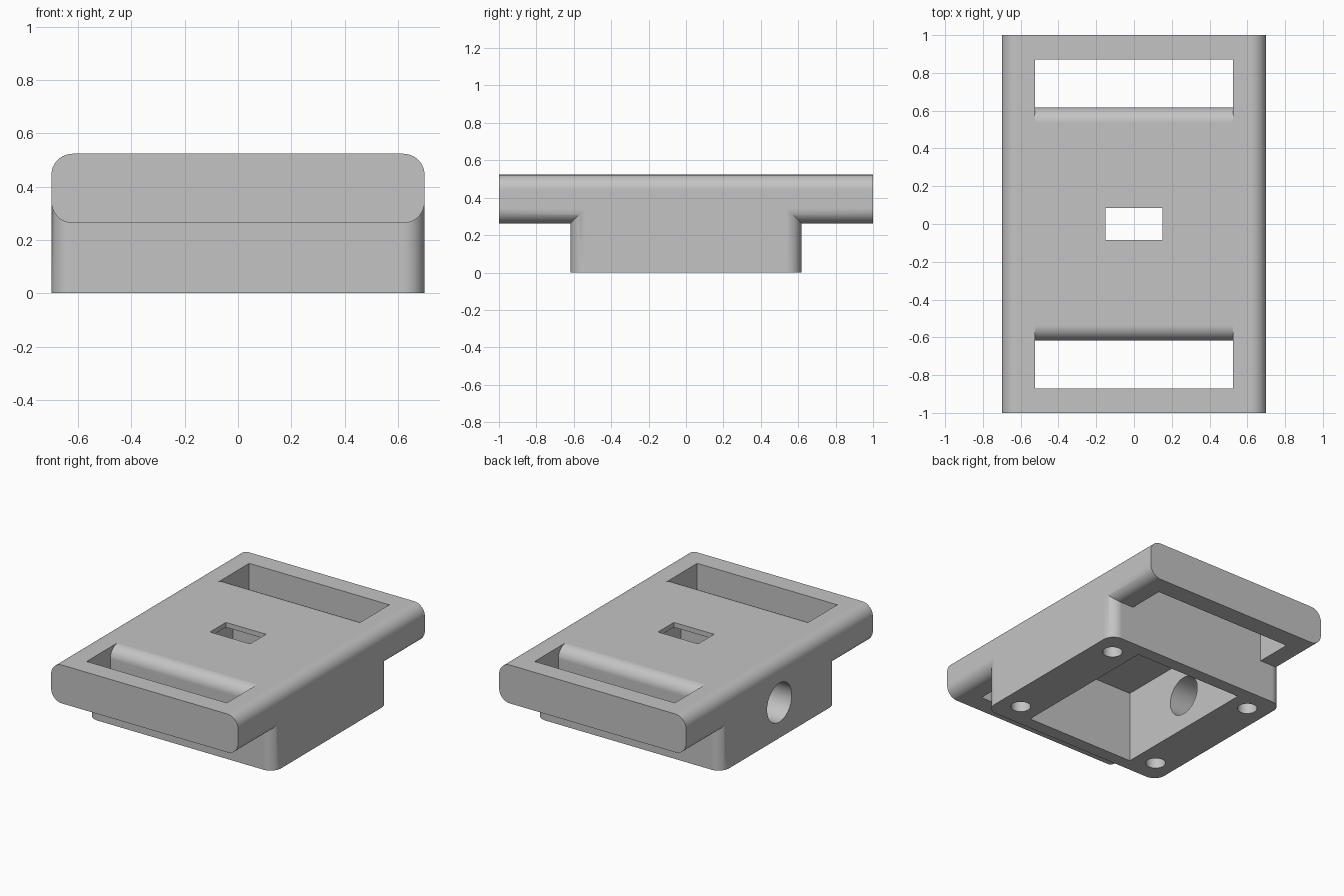
import bpy, bmesh
from math import pi, sin, cos, radians
from mathutils import Vector

if "Cube" in bpy.data.objects:
    bpy.data.objects.remove(bpy.data.objects["Cube"], do_unlink=True)

grey = bpy.data.materials.new("plain_grey")
grey.use_nodes = True
grey.diffuse_color = (0.55, 0.55, 0.55, 1)
grey.node_tree.nodes["Principled BSDF"].inputs["Base Color"].default_value = (0.55, 0.55, 0.55, 1)

FILLET = 0.08
STEPS = 12


def arc(cx, cy, r, start, end, n=STEPS):
    """Points on an arc, angles in degrees."""
    angles = [radians(start + (end - start) * i / n) for i in range(n + 1)]
    return [(cx + r * cos(a), cy + r * sin(a)) for a in angles]


def rounded_rect(x0, x1, y0, y1, r):
    return (arc(x1 - r, y1 - r, r, 0, 90) + arc(x0 + r, y1 - r, r, 90, 180)
            + arc(x0 + r, y0 + r, r, 180, 270) + arc(x1 - r, y0 + r, r, 270, 360))


def rect(x0, x1, y0, y1):
    return [(x0, y0), (x1, y0), (x1, y1), (x0, y1)]


def circle(cx, cy, r):
    return arc(cx, cy, r, 0, 360, 48)[:-1]


def prism(name, profile, axis, start, end):
    """Extrude a 2D profile along the x, y or z axis."""
    place = {"x": lambda a, b: (start, a, b),
             "y": lambda a, b: (a, start, b),
             "z": lambda a, b: (a, b, start)}[axis]
    bm = bmesh.new()
    face = bm.faces.new([bm.verts.new(place(a, b)) for a, b in profile])
    grown = bmesh.ops.extrude_face_region(bm, geom=[face])["geom"]
    step = Vector([(end - start) * (axis == k) for k in "xyz"])
    bmesh.ops.translate(bm, vec=step, verts=[v for v in grown if isinstance(v, bmesh.types.BMVert)])
    bmesh.ops.recalc_face_normals(bm, faces=bm.faces)
    mesh = bpy.data.meshes.new(name)
    bm.to_mesh(mesh)
    bm.free()
    mesh.materials.append(grey)
    obj = bpy.data.objects.new(name, mesh)
    bpy.context.collection.objects.link(obj)
    return obj


def combine(target, tool, operation):
    """Apply a boolean and discard the tool."""
    mod = target.modifiers.new("combine", "BOOLEAN")
    mod.object, mod.operation, mod.solver = tool, operation, "EXACT"
    bpy.context.view_layer.objects.active = target
    bpy.ops.object.modifier_apply(modifier=mod.name)
    bpy.data.objects.remove(tool, do_unlink=True)


# Top plate with rounded long edges, joined to the base block
base_y = 0.617
body = prism("strap_housing", rounded_rect(-0.7, 0.7, 0.263, 0.523, FILLET), "y", -1, 1)
block = prism("base_block", rounded_rect(-0.7, 0.7, -base_y, base_y, FILLET), "z", 0, 0.4)
combine(body, block, "UNION")

# Strap slots, with a rounded upper lip on the inner side
for side in (-1, 1):
    lip = arc(base_y - FILLET, 0.523 - FILLET, FILLET, 0, 90)
    outline = [(0.87, 0.1), (base_y, 0.1)] + lip + [(base_y - FILLET, 0.7), (0.87, 0.7)]
    slot = prism("slot_cutter", [(side * y, z) for y, z in outline], "x", -0.525, 0.525)
    combine(body, slot, "DIFFERENCE")

# Open cavity under the base and the small window in its ceiling
combine(body, prism("cavity_cutter", rect(-0.41, 0.41, -0.53, 0.53), "z", -0.1, 0.49), "DIFFERENCE")
combine(body, prism("window_cutter", rect(-0.15, 0.15, -0.085, 0.085), "z", 0.4, 0.6), "DIFFERENCE")

# Cable hole through the right wall
combine(body, prism("cable_hole_cutter", circle(0, 0.24, 0.132), "x", -0.8, -0.3), "DIFFERENCE")

# Screw holes in the four corners
for sx in (-1, 1):
    for sy in (-1, 1):
        hole = prism("screw_hole_cutter", circle(sx * 0.555, sy * 0.45, 0.062), "z", -0.1, 0.4)
        combine(body, hole, "DIFFERENCE")

# Smooth fillets, crisp edges, flat large faces
bpy.ops.object.select_all(action="DESELECT")
body.select_set(True)
bpy.context.view_layer.objects.active = body
bpy.ops.object.shade_smooth_by_angle(angle=radians(30))
weighted = body.modifiers.new("even_shading", "WEIGHTED_NORMAL")
weighted.keep_sharp = True
